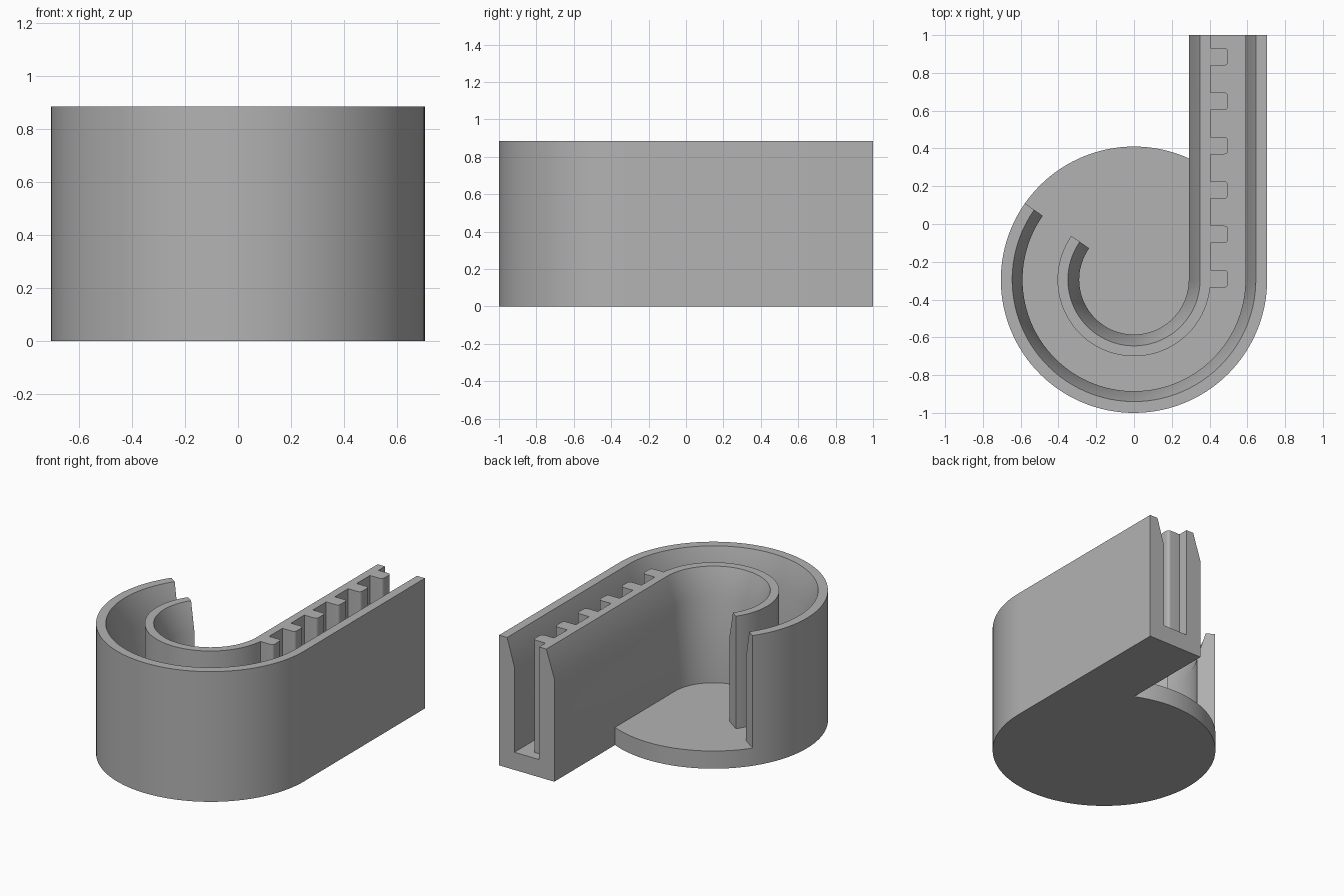
import bpy
import bmesh
from math import cos, sin, acos, pi, radians

if "Cube" in bpy.data.objects:
    bpy.data.objects.remove(bpy.data.objects["Cube"], do_unlink=True)

CENTER_Y = -0.295      # centre of the round end
R_OUT, R_IN = 0.705, 0.29
FLOOR, TOP = 0.12, 0.885
CHAMFER_Z = 0.70       # where the walls start to taper
BACK = 1.0
WALL_START = radians(145)

grey = bpy.data.materials.new("plain_grey")
grey.use_nodes = True
colour = (0.45, 0.45, 0.45, 1)
grey.diffuse_color = colour
grey.node_tree.nodes["Principled BSDF"].inputs["Base Color"].default_value = colour


def finish(bm, name):
    bmesh.ops.recalc_face_normals(bm, faces=bm.faces[:])
    mesh = bpy.data.meshes.new(name)
    bm.to_mesh(mesh)
    bm.free()
    mesh.materials.append(grey)
    obj = bpy.data.objects.new(name, mesh)
    bpy.context.collection.objects.link(obj)
    bpy.ops.object.select_all(action="DESELECT")
    obj.select_set(True)
    bpy.context.view_layer.objects.active = obj
    bpy.ops.object.shade_smooth_by_angle(angle=radians(30))
    return obj


def arc(cx, cy, r, a0, a1, steps):
    angles = [a0 + (a1 - a0) * i / steps for i in range(steps + 1)]
    return [(cx + r * cos(a), cy + r * sin(a)) for a in angles]


def prism(name, outline, z0, z1):
    bm = bmesh.new()
    face = bm.faces.new([bm.verts.new((x, y, z0)) for x, y in outline])
    up = bmesh.ops.extrude_face_region(bm, geom=[face])["geom"]
    verts = [v for v in up if isinstance(v, bmesh.types.BMVert)]
    bmesh.ops.translate(bm, verts=verts, vec=(0, 0, z1 - z0))
    return finish(bm, name)


def curved_wall(name, profile):
    """Sweep a (radius, height) profile round the bend and along the straight."""
    tracks = [arc(0, CENTER_Y, r, WALL_START, 2 * pi, 72) + [(r, BACK)]
              for r, z in profile]
    bm = bmesh.new()
    rings = [[bm.verts.new((*p, z)) for p, (r, z) in zip(points, profile)]
             for points in zip(*tracks)]
    n = len(profile)
    for a, b in zip(rings, rings[1:]):
        for i in range(n):
            j = (i + 1) % n
            bm.faces.new((a[i], a[j], b[j], b[i]))
    bm.faces.new(rings[0])
    bm.faces.new(rings[-1])
    return finish(bm, name)


# Floor: round plate joined to the straight channel bottom
join = acos(R_IN / R_OUT)
outline = [(R_OUT, BACK), (R_IN, BACK)]
outline += arc(0, CENTER_Y, R_OUT, join, WALL_START, 26)
outline += arc(0, CENTER_Y, R_OUT, WALL_START, 2 * pi, 72)[1:]
prism("floor_plate", outline, 0, FLOOR)

# Channel walls, each tapered on its inward side near the top
for name, inner, tip, outer in (("outer_wall", 0.59, 0.645, R_OUT),
                                ("inner_wall", R_IN, 0.35, 0.405)):
    curved_wall(name, [(inner, FLOOR), (outer, FLOOR), (outer, TOP),
                       (tip, TOP), (inner, CHAMFER_Z)])

# Row of rounded ribs along the straight inner wall
X0, X1, HALF, ROUND = 0.403, 0.498, 0.046, 0.02
for i in range(6):
    y = -0.29 + i * 0.235
    rib = [(X0, y - HALF)]
    rib += arc(X1 - ROUND, y - HALF + ROUND, ROUND, -pi / 2, 0, 6)
    rib += arc(X1 - ROUND, y + HALF - ROUND, ROUND, 0, pi / 2, 6)
    rib += [(X0, y + HALF)]
    prism(f"rib_{i + 1}", rib, FLOOR, TOP)
